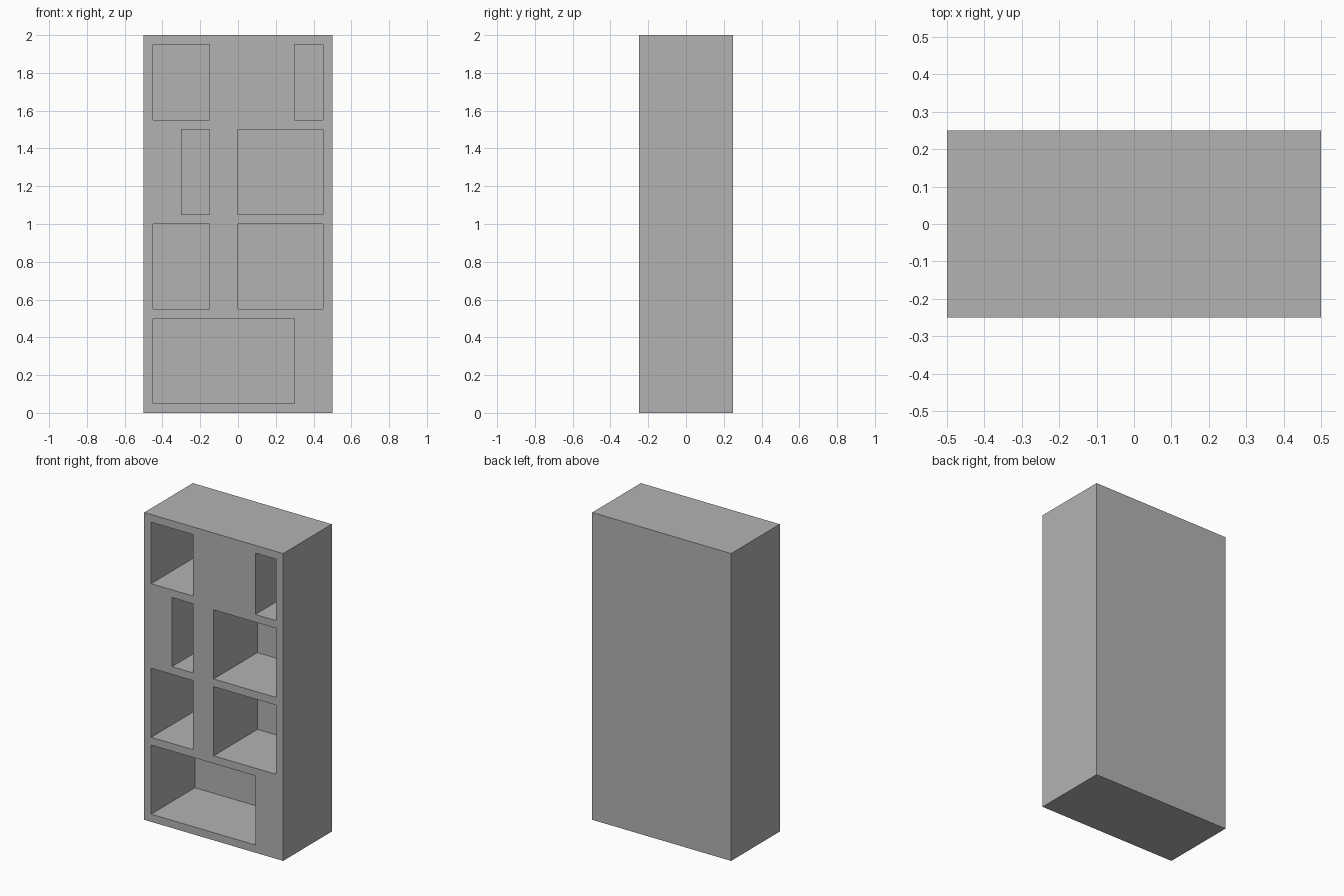
import bpy
import bmesh
from mathutils import Matrix, Vector

default_cube = bpy.data.objects.get("Cube")
if default_cube:
    bpy.data.objects.remove(default_cube, do_unlink=True)

WIDTH, DEPTH, HEIGHT = 1.0, 0.5, 2.0
BOARD = 0.05  # thickness of outer boards, shelves and back


def add_box(bm, low, high):
    low, high = Vector(low), Vector(high)
    matrix = Matrix.Translation((low + high) / 2) @ Matrix.Diagonal((*(high - low), 1))
    bmesh.ops.create_cube(bm, size=1, matrix=matrix)


def make_object(name, bm):
    mesh = bpy.data.meshes.new(name)
    bm.to_mesh(mesh)
    bm.free()
    obj = bpy.data.objects.new(name, mesh)
    bpy.context.collection.objects.link(obj)
    return obj


# Plain grey material
grey = bpy.data.materials.new("plain_grey")
grey.use_nodes = True
colour = (0.45, 0.45, 0.45, 1)
grey.diffuse_color = colour
grey.node_tree.nodes["Principled BSDF"].inputs["Base Color"].default_value = colour

# Solid cabinet body
bm = bmesh.new()
add_box(bm, (-WIDTH / 2, -DEPTH / 2, 0), (WIDTH / 2, DEPTH / 2, HEIGHT))
bookcase = make_object("bookcase", bm)
bookcase.data.materials.append(grey)

# Openings per shelf row, bottom to top: (floor, ceiling, [(left edge, right edge)])
rows = [
    (0.05, 0.50, [(-0.45, 0.30)]),
    (0.55, 1.00, [(-0.45, -0.15), (0.0, 0.45)]),
    (1.05, 1.50, [(-0.30, -0.15), (0.0, 0.45)]),
    (1.55, 1.95, [(-0.45, -0.15), (0.30, 0.45)]),
]
bm = bmesh.new()
for floor, ceiling, openings in rows:
    for x0, x1 in openings:
        add_box(bm, (x0, -DEPTH, floor), (x1, DEPTH / 2 - BOARD, ceiling))
cutter = make_object("compartment_cutter", bm)
cutter.hide_render = True
cutter.data.materials.append(grey)

# Carve the compartments, then discard the cutter
carve = bookcase.modifiers.new("compartments", 'BOOLEAN')
carve.operation = 'DIFFERENCE'
carve.solver = 'EXACT'
carve.object = cutter
bpy.context.view_layer.objects.active = bookcase
bookcase.select_set(True)
bpy.ops.object.modifier_apply(modifier=carve.name)
bpy.data.objects.remove(cutter, do_unlink=True)
